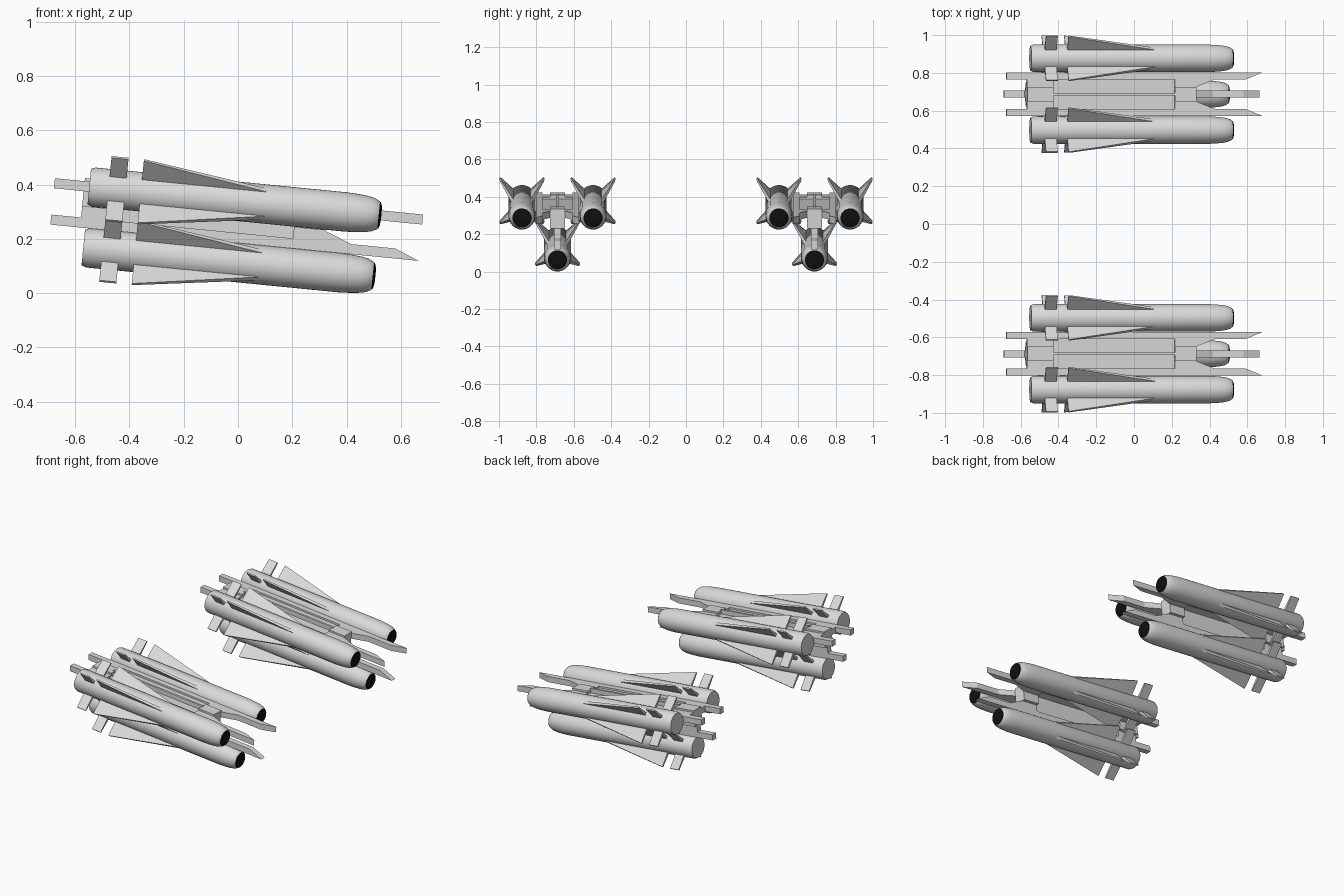
import bpy, bmesh, math
from mathutils import Matrix, Vector

if "Cube" in bpy.data.objects:
    bpy.data.objects.remove(bpy.data.objects["Cube"])


def material(name, rgb):
    m = bpy.data.materials.new(name)
    m.diffuse_color = (*rgb, 1)
    m.use_nodes = True
    m.node_tree.nodes["Principled BSDF"].inputs["Base Color"].default_value = m.diffuse_color
    return m


GREY = material("light_grey", (0.7, 0.7, 0.7))
BLACK = material("black", (0.005, 0.005, 0.005))
TILT = Matrix.Rotation(math.asin(0.098), 4, 'Y')   # nose-down tilt


def finish(name, bm, mat, matrix, smooth=False):
    bmesh.ops.recalc_face_normals(bm, faces=bm.faces)
    me = bpy.data.meshes.new(name)
    bm.to_mesh(me)
    bm.free()
    me.materials.append(mat)
    if smooth:
        me.polygons.foreach_set("use_smooth", [True] * len(me.polygons))
        me.set_sharp_from_angle(angle=math.radians(35))
    ob = bpy.data.objects.new(name, me)
    ob.matrix_world = matrix
    bpy.context.collection.objects.link(ob)


def lathe(name, profile, mat, matrix, sides=36):
    """Revolve (x, radius) points around the x axis and cap the ends."""
    bm = bmesh.new()
    rings = [[bm.verts.new((x, r * math.cos(a), r * math.sin(a)))
              for a in (2 * math.pi * i / sides for i in range(sides))]
             for x, r in profile]
    for p, q in zip(rings, rings[1:]):
        for i in range(sides):
            j = (i + 1) % sides
            bm.faces.new((p[i], p[j], q[j], q[i]))
    bm.faces.new(rings[0])
    bm.faces.new(rings[-1])
    finish(name, bm, mat, matrix, True)


def add_prism(bm, outline, half, roll=Matrix()):
    """Extrude an (x, outward) outline by half(outward) to both sides."""
    left, right = ([bm.verts.new(roll @ Vector((x, s * half(w), w)))
                    for x, w in outline] for s in (-1, 1))
    bm.faces.new(left)
    bm.faces.new(right)
    n = len(outline)
    for i in range(n):
        j = (i + 1) % n
        bm.faces.new((left[i], left[j], right[j], right[i]))


def box(x0, x1, w0, w1):
    return [(x0, w0), (x1, w0), (x1, w1), (x0, w1)]


BODY = [(-0.551, 0.066), (-0.535, 0.0725), (0.40, 0.0725), (0.44, 0.0705),
        (0.475, 0.067), (0.50, 0.062), (0.515, 0.055), (0.521, 0.051)]
SEEKER = [(0.519, 0.0515), (0.525, 0.048), (0.529, 0.036), (0.531, 0.015)]
WING = [(-0.36, 0.05), (-0.36, 0.165), (-0.352, 0.165), (0.125, 0.068), (0.125, 0.05)]
TAIL_FIN = box(-0.48, -0.417, 0.05, 0.166)


def missile(matrix):
    lathe("missile_body", BODY, GREY, matrix)
    lathe("seeker_window", SEEKER, BLACK, matrix)
    # four wings and four tail fins in an X
    for name, outline in (("wings", WING), ("tail_fins", TAIL_FIN)):
        bm = bmesh.new()
        for k in range(4):
            roll = Matrix.Rotation(math.radians(45 + 90 * k), 4, 'X')
            add_prism(bm, outline, lambda w: 0.010 - 0.05 * (w - 0.05), roll)
        finish(name, bm, GREY, matrix)


def launch_arm(matrix):
    # rail with a bevelled nose, outermost part of the arm
    bm = bmesh.new()
    add_prism(bm, [(-0.68, 0.079), (-0.68, 0.116), (0.684, 0.116), (0.594, 0.079)],
              lambda w: 0.0185)
    finish("launch_rail", bm, GREY, matrix)
    # thin web between the end blocks
    bm = bmesh.new()
    add_prism(bm, box(-0.45, 0.23, 0, 0.085), lambda w: 0.007)
    finish("arm_web", bm, GREY, matrix)
    # rear block, front block with a sloped lead-in
    bm = bmesh.new()
    add_prism(bm, box(-0.57, -0.43, 0, 0.085), lambda w: 0.0185)
    add_prism(bm, [(0.215, 0), (0.33, 0), (0.33, 0.039), (0.433, 0.08),
                   (0.433, 0.085), (0.215, 0.085)], lambda w: 0.0185)
    finish("arm_blocks", bm, GREY, matrix)


for side in (-1, 1):
    base = Matrix.Translation((0, side * 0.687, 0.338)) @ TILT
    # three missiles: two beside the rack, one below
    for y, z in ((-0.19, 0), (0.19, 0), (0, -0.225)):
        missile(base @ Matrix.Translation((0, y, z)))
    # three arms, pointing left, right and down
    for angle, z in ((90, 0), (-90, 0), (180, -0.037)):
        launch_arm(base @ Matrix.Translation((0, 0, z))
                   @ Matrix.Rotation(math.radians(angle), 4, 'X'))
    # central hub: end blocks and a thin top ridge
    bm = bmesh.new()
    add_prism(bm, box(-0.57, -0.43, -0.075, 0.03), lambda w: 0.039)
    add_prism(bm, box(0.215, 0.33, -0.075, 0.03), lambda w: 0.039)
    add_prism(bm, box(-0.44, 0.22, -0.05, 0.035), lambda w: 0.007)
    finish("rack_hub", bm, GREY, base)
